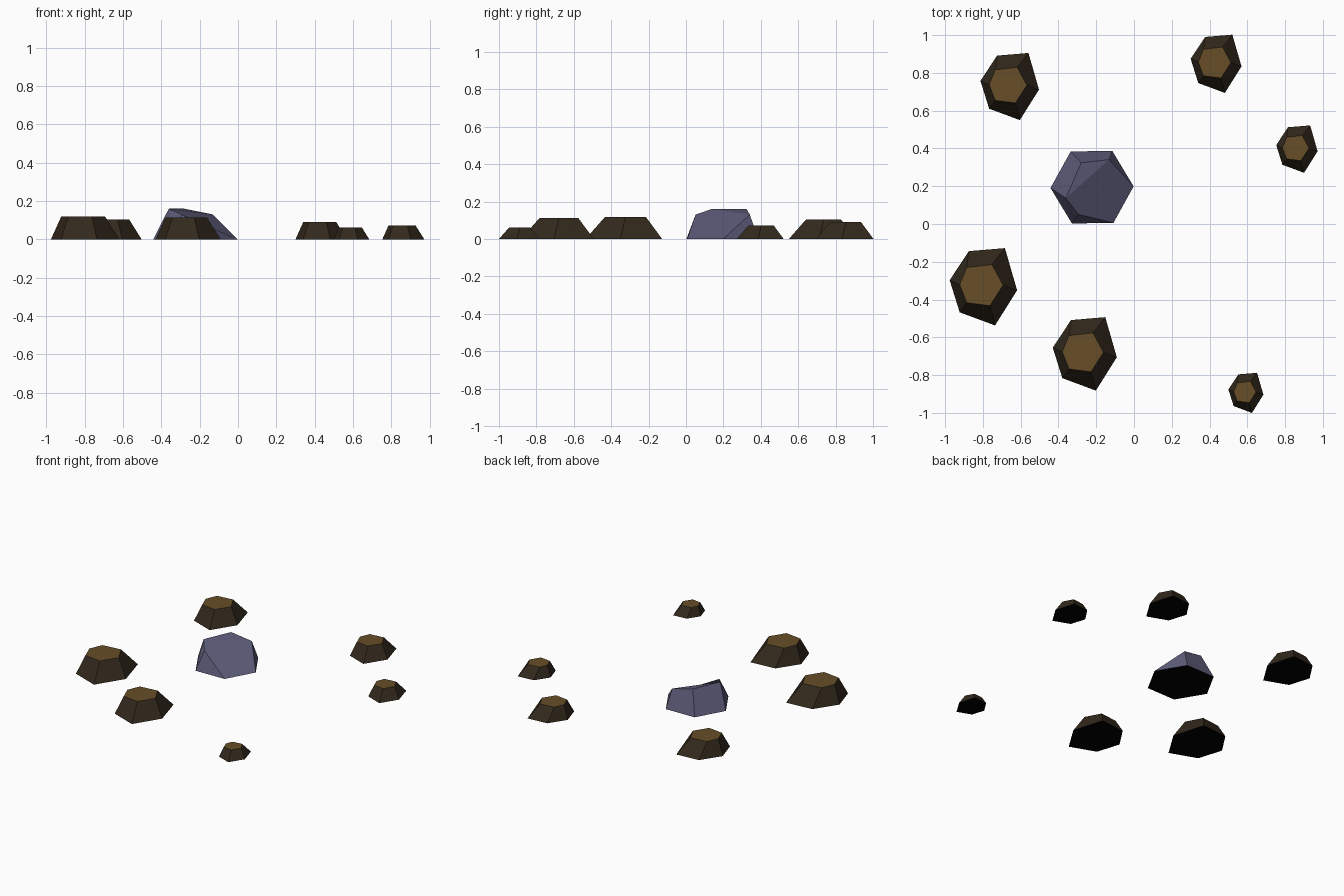
import bpy, bmesh, math

if "Cube" in bpy.data.objects:
    bpy.data.objects.remove(bpy.data.objects["Cube"])


def material(name, rgb):
    m = bpy.data.materials.new(name)
    m.diffuse_color = (*rgb, 1)
    m.use_nodes = True
    m.node_tree.nodes["Principled BSDF"].inputs["Base Color"].default_value = m.diffuse_color
    return m


soil_side = material("dark soil", (0.033, 0.022, 0.012))
soil_top = material("brown soil", (0.135, 0.077, 0.021))
stone = material("violet grey stone", (0.108, 0.105, 0.190))
underside = material("black underside", (0.0, 0.0, 0.0))


def add_object(name, bm, side, top):
    bmesh.ops.recalc_face_normals(bm, faces=bm.faces)
    mesh = bpy.data.meshes.new(name)
    for m in (side, underside, top):
        mesh.materials.append(m)
    for f in bm.faces:  # colour by direction: down, up, sideways
        f.normal_update()
        f.material_index = 1 if f.normal.z < -0.95 else 2 if f.normal.z > 0.95 else 0
    bm.to_mesh(mesh)
    bm.free()
    bpy.context.collection.objects.link(bpy.data.objects.new(name, mesh))


# Mound: irregular six-sided frustum, measured from its lower left corner
BASE = [(0.101, 0.391), (0.291, 0.407), (0.355, 0.185),
        (0.239, 0), (0.053, 0.069), (0, 0.238)]
TOP = [(0.090, 0.305), (0.223, 0.320), (0.281, 0.212),
       (0.212, 0.104), (0.090, 0.120), (0.053, 0.215)]
HEIGHT = 0.118


def mound(name, x, y, width):
    s = width / 0.355
    bm = bmesh.new()
    low = [bm.verts.new((x + s * u, y + s * v, 0)) for u, v in BASE]
    high = [bm.verts.new((x + s * u, y + s * v, s * HEIGHT)) for u, v in TOP]
    bm.faces.new(low)
    bm.faces.new(high)
    for i in range(6):
        j = (i + 1) % 6
        bm.faces.new((low[i], low[j], high[j], high[i]))
    add_object(name, bm, soil_side, soil_top)


for i, (x, y, w) in enumerate([(-0.976, -0.537, 0.357), (-0.43, -0.882, 0.339),
                               (-0.813, 0.550, 0.310), (0.300, 0.694, 0.269),
                               (0.753, 0.271, 0.219), (0.500, -1.0, 0.185)]):
    mound(f"soil_mound_{i + 1}", x, y, w)

# Rock: hexagonal footprint with a ridge and one long broken slope
footprint = [(-0.222 + 0.22 * math.cos(math.radians(a)),
              0.195 + 0.22 * math.sin(math.radians(a)), 0)
             for a in range(1, 361, 60)]
crown = [(-0.28, 0.324, 0.16), (-0.132, 0.341, 0.13),
         (-0.361, 0.137, 0.16), (-0.294, 0.051, 0.13)]
bm = bmesh.new()
for p in footprint:
    bm.verts.new(p)
top_verts = [bm.verts.new(p) for p in crown]
bmesh.ops.convex_hull(bm, input=bm.verts)
bmesh.ops.dissolve_limit(bm, angle_limit=math.radians(3),
                         verts=bm.verts, edges=bm.edges)
# The ridge top and the slope share one large face
fold = bm.edges.get((top_verts[1], top_verts[3]))
if fold:
    bmesh.ops.dissolve_edges(bm, edges=[fold], use_verts=False)
add_object("rock", bm, stone, stone)
